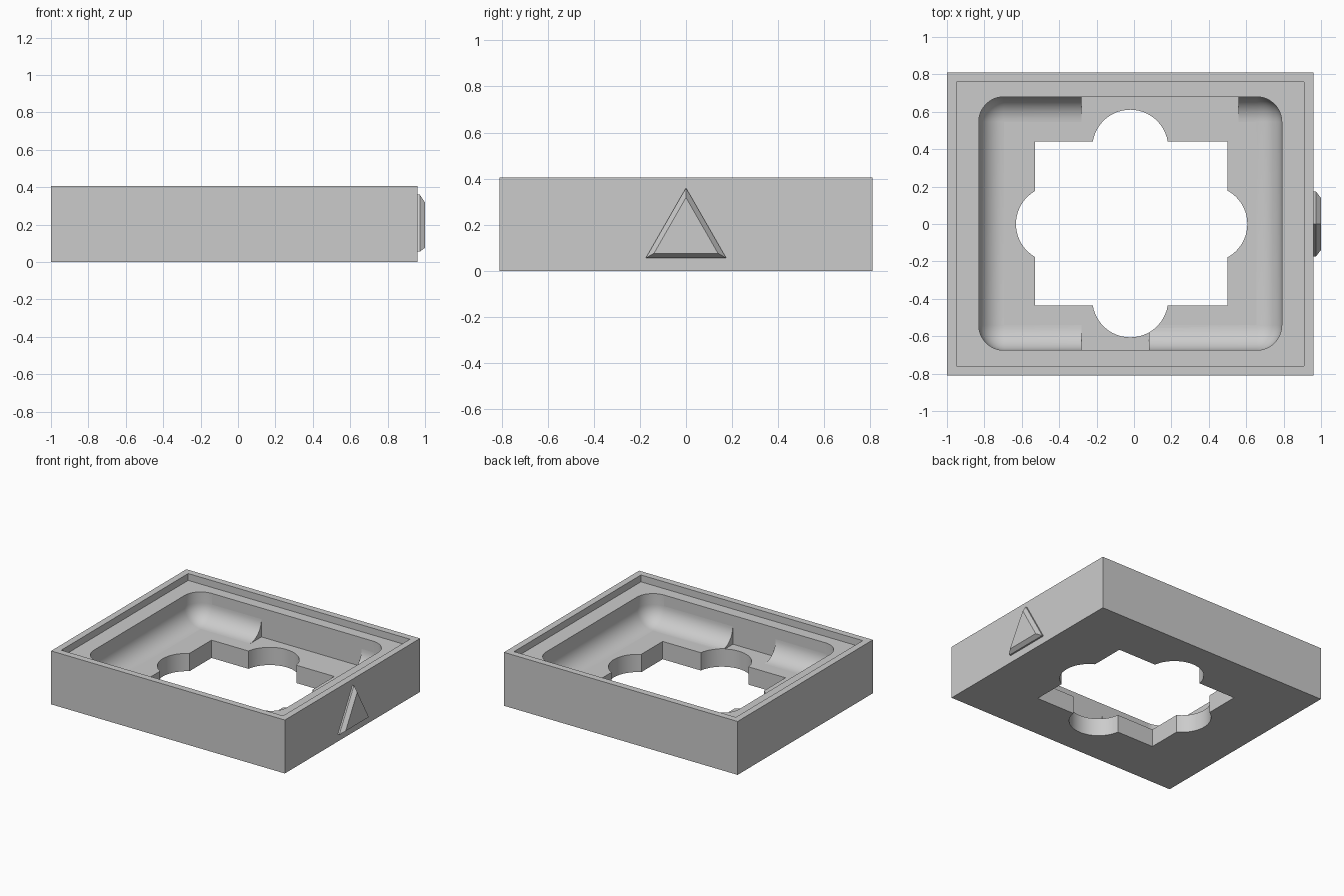
import bpy
import bmesh
from math import acos, cos, sin, pi
from mathutils import Vector

old = bpy.data.objects.get("Cube")
if old:
    bpy.data.objects.remove(old, do_unlink=True)

grey = bpy.data.materials.new("plain grey")
grey.use_nodes = True
grey.diffuse_color = (0.6, 0.6, 0.6, 1)
grey.node_tree.nodes["Principled BSDF"].inputs["Base Color"].default_value = (0.6, 0.6, 0.6, 1)


def finish(name, bm):
    bmesh.ops.recalc_face_normals(bm, faces=bm.faces)
    mesh = bpy.data.meshes.new(name)
    bm.to_mesh(mesh)
    bm.free()
    mesh.materials.append(grey)
    obj = bpy.data.objects.new(name, mesh)
    bpy.context.collection.objects.link(obj)
    return obj


def box(name, low, high, radius=0):
    """Box between two corners; a radius rounds its upright and bottom edges."""
    low, high = Vector(low), Vector(high)
    bm = bmesh.new()
    bmesh.ops.create_cube(bm, size=1)
    for v in bm.verts:
        v.co = (low + high) / 2 + v.co * (high - low)
    if radius:
        edges = [e for e in bm.edges if any(v.co.z < high.z - 0.01 for v in e.verts)]
        bmesh.ops.bevel(bm, geom=edges, offset=radius, offset_type='OFFSET',
                        segments=12, profile=0.5, affect='EDGES')
    return finish(name, bm)


def loft(name, rings):
    """Closed solid through rings of equal point count."""
    bm = bmesh.new()
    loops = [[bm.verts.new(p) for p in ring] for ring in rings]
    n = len(loops[0])
    for a, b in zip(loops, loops[1:]):
        for i in range(n):
            j = (i + 1) % n
            bm.faces.new((a[i], a[j], b[j], b[i]))
    bm.faces.new(loops[0][::-1])
    bm.faces.new(loops[-1])
    return finish(name, bm)


def cut(target, cutter):
    mod = target.modifiers.new("cut", 'BOOLEAN')
    mod.operation = 'DIFFERENCE'
    mod.solver = 'EXACT'
    mod.object = cutter
    cutter.hide_render = True
    bpy.context.view_layer.objects.active = target
    bpy.ops.object.modifier_apply(modifier=mod.name)
    bpy.data.objects.remove(cutter, do_unlink=True)


# Tray body with a shallow rim recess and a filleted basin
FLOOR = 0.135
tray = box("tray", (-1, -0.81, 0), (0.96, 0.81, 0.405))
cut(tray, box("rim_cutter", (-0.95, -0.76, 0.353), (0.91, 0.76, 0.6)))
cut(tray, box("basin_cutter", (-0.83, -0.675, FLOOR), (0.79, 0.68, 0.5), 0.134))

# Square-bottomed gaps in the front and back fillets
eps = 0.0006
cut(tray, box("back_gap_cutter", (-0.28, 0.5, FLOOR - eps), (0.56, 0.68 + eps, 0.45)))
cut(tray, box("front_gap_cutter", (-0.28, -0.675 - eps, FLOOR - eps), (0.08, -0.5, 0.45)))

# Rectangular floor opening with a round lobe on each side
X0, X1, Y0, Y1, R = -0.53, 0.5, -0.435, 0.44, 0.203
lobes = [((0.403, 0), X1 - 0.403, (X1, Y1)),
         ((-0.02, 0.408), Y1 - 0.408, (X0, Y1)),
         ((-0.428, 0), -0.428 - X0, (X0, Y0)),
         ((-0.02, -0.403), -0.403 - Y0, (X1, Y0))]
outline = []
for k, ((cx, cy), gap, corner) in enumerate(lobes):
    half = acos(gap / R)
    for i in range(25):
        a = k * pi / 2 + half * (i / 12 - 1)
        outline.append((cx + R * cos(a), cy + R * sin(a)))
    outline.append(corner)
cut(tray, loft("opening_cutter", [[(x, y, z) for x, y in outline] for z in (-0.1, 0.25)]))

# Smooth curved faces, flat planar ones
bpy.ops.object.select_all(action='DESELECT')
tray.select_set(True)
bpy.context.view_layer.objects.active = tray
bpy.ops.object.shade_smooth_by_angle(angle=pi / 6)
for p in tray.data.polygons:
    p.use_smooth = p.use_smooth and max(abs(c) for c in p.normal) < 0.9999


# Raised triangular marker with chamfered edges on the side wall
def triangle(x, inset):
    half = 0.175 - 1.732 * inset
    return [(x, -half, 0.055 + inset), (x, half, 0.055 + inset), (x, 0, 0.36 - 2 * inset)]


loft("triangle_marker", [triangle(0.95, 0), triangle(0.972, 0), triangle(1.0, 0.021)])
